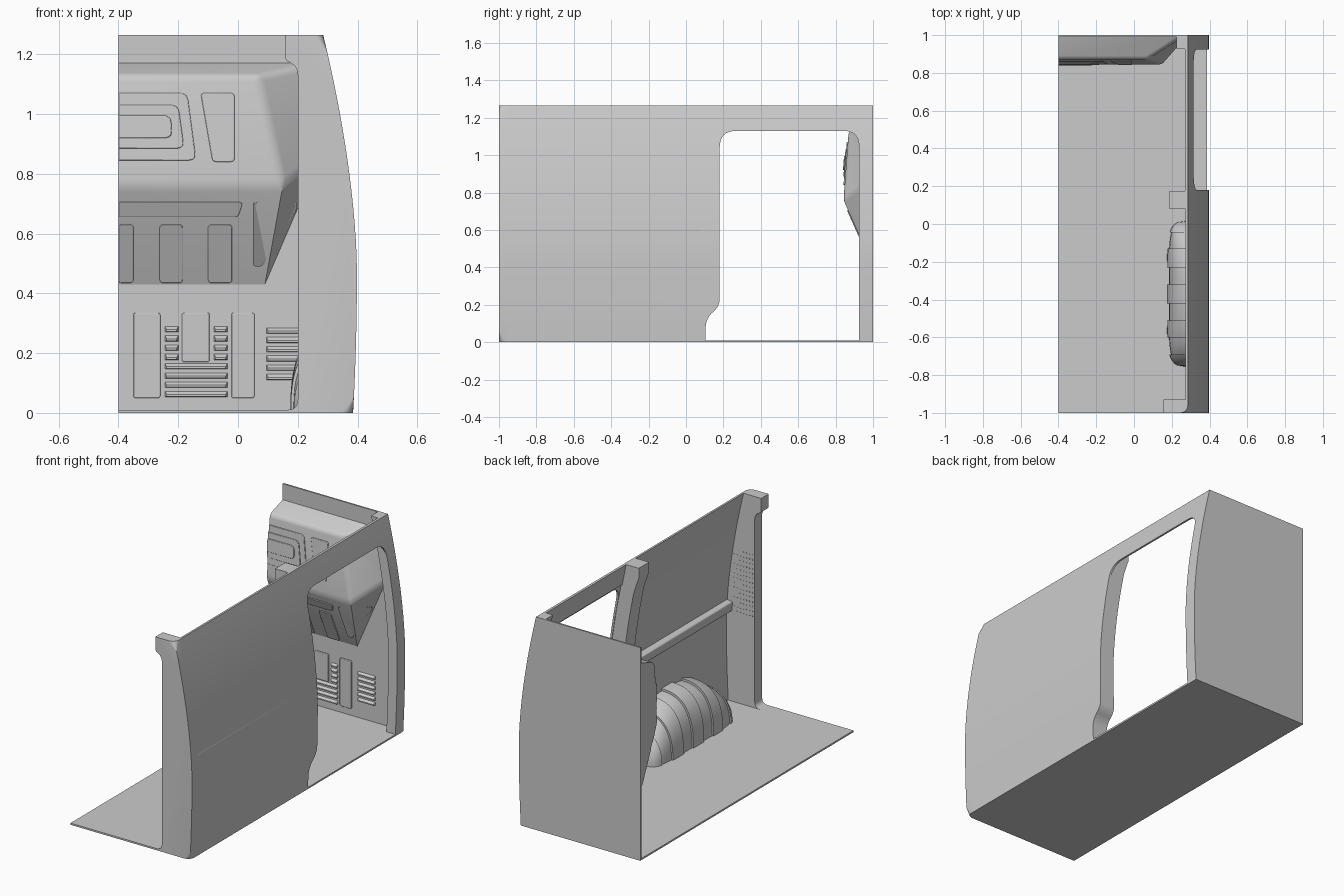
import bpy, bmesh, math
from mathutils import Vector as V
from mathutils.geometry import normal

if "Cube" in bpy.data.objects:
    bpy.data.objects.remove(bpy.data.objects["Cube"])

def finish(name, bm, bevel=0.0):
    bmesh.ops.recalc_face_normals(bm, faces=bm.faces)
    me = bpy.data.meshes.new(name)
    bm.to_mesh(me)
    bm.free()
    me.polygons.foreach_set("use_smooth", [True] * len(me.polygons))
    me.set_sharp_from_angle(angle=math.radians(30))
    ob = bpy.data.objects.new(name, me)
    bpy.context.collection.objects.link(ob)
    if bevel:
        m = ob.modifiers.new("bevel", 'BEVEL')
        m.width, m.segments, m.limit_method = bevel, 2, 'ANGLE'
    return ob

def loft(loop_a, loop_b, bm=None):
    """Closed solid between two matching loops."""
    bm = bm or bmesh.new()
    a = [bm.verts.new(p) for p in loop_a]
    b = [bm.verts.new(p) for p in loop_b]
    bm.faces.new(a)
    bm.faces.new(b[::-1])
    for i in range(len(a)):
        j = (i + 1) % len(a)
        bm.faces.new((a[i], b[i], b[j], a[j]))
    return bm

def along_y(pts, y0, y1, bm=None):
    return loft([(x, y0, z) for x, z in pts], [(x, y1, z) for x, z in pts], bm)

def rounded(pts, radii, n=5):
    """Round polygon corners with quadratic arcs."""
    out = []
    if not isinstance(radii, (list, tuple)):
        radii = [radii] * len(pts)
    for i, r in enumerate(radii):
        p, q, s = V(pts[i]), V(pts[i - 1]), V(pts[(i + 1) % len(pts)])
        if r == 0:
            out.append(tuple(p))
            continue
        a, b = p + (q - p).normalized() * r, p + (s - p).normalized() * r
        for k in range(n + 1):
            t = k / n
            out.append(tuple(a * (1 - t) ** 2 + p * 2 * t * (1 - t) + b * t * t))
    return out

def wall_x(z):
    """Outer side curve of the body."""
    if z > 0.47:
        return 0.398 - 0.113 * ((z - 0.47) / 0.795) ** 1.7
    return 0.398 - 0.013 * ((0.47 - z) / 0.47) ** 2

TOP = 1.265
ZS = [TOP * i / 24 for i in range(25)]
outer = [(wall_x(z), z) for z in ZS]

def strip(depth, inset=0.0):
    """Band following the inside of the side wall."""
    return [(x - inset, z) for x, z in outer] + [(x - depth, z) for x, z in outer[::-1]]

# floor with rounded rear corner
floor = rounded([(-0.4, -1), (0.385, -1), (0.385, 1), (-0.4, 1)], [0, 0.05, 0, 0])
finish("floor", loft([(x, y, 0) for x, y in floor], [(x, y, 0.01) for x, y in floor]))

# side wall skin, door pillar and front jamb, all cut by the door opening
skin = finish("side_wall", along_y(strip(0.012), -0.955, 1))
pillar_pts = [(x - 0.004, z) for x, z in outer] + [(0.187, TOP), (0.187, 1.205), (0.2, 1.17)]
pillar_pts += [(wall_x(z) - 0.1, z) for z in ZS[::-1] if z < 1.15]
pillar = finish("door_pillar", along_y(pillar_pts, 0.08, 0.176))
finish("front_jamb", along_y(strip(0.06, 0.004), 0.927, 0.995))
finish("roof_side_rail", along_y([(0.285, TOP), (0.27, TOP), (0.295, 1.14), (0.312, 1.14)], 0.17, 0.93))

door = rounded([(0.105, 0.01), (0.105, 0.13), (0.18, 0.19), (0.18, 1.13), (0.925, 1.13), (0.925, 0.01)],
               [0, 0.055, 0.045, 0.09, 0.085, 0], 8)
cutter = finish("door_cutter", loft([(0.1, y, z) for y, z in door], [(0.6, y, z) for y, z in door]))
cutter.hide_render = True
for ob in (skin, pillar):
    m = ob.modifiers.new("door_cut", 'BOOLEAN')
    m.operation, m.object, m.solver = 'DIFFERENCE', cutter, 'EXACT'
    bpy.context.view_layer.objects.active = ob
    bpy.ops.object.modifier_apply(modifier=m.name)
    ob.data.set_sharp_from_angle(angle=math.radians(30))
bpy.data.objects.remove(cutter)

# rear post with flared head and foot, rounded outer edge
inner = rounded([(0.157, TOP), (0.157, 1.18), (0.2, 1.16), (0.2, 0.01), (0.155, 0.01), (0.155, 0)],
                [0, 0.015, 0.03, 0.035, 0, 0])
bm = along_y(outer + inner, -1, -0.93)
edges = [e for e in bm.edges
         if all(v.co.y < -0.99 and abs(v.co.x - wall_x(v.co.z)) < 1e-4 for v in e.verts)]
bmesh.ops.bevel(bm, geom=edges, offset=0.04, segments=5, profile=0.5, affect='EDGES')
finish("rear_post", bm)

# perforation dots on the inner side of the post
bm = bmesh.new()
for i in range(7):
    for j in range(14):
        x, z = 0.215 + i * 0.02, 0.55 + j * 0.028
        ring = [(x + 0.004 * math.cos(k * math.pi / 3), z + 0.004 * math.sin(k * math.pi / 3)) for k in range(6)]
        along_y(ring, -0.931, -0.928, bm)
finish("post_perforations", bm)

# horizontal rail inside the wall
finish("wall_rail", along_y([(0.393, 0.54), (0.35, 0.545), (0.345, 0.6), (0.393, 0.61)], -0.935, 0.085), 0.006)

# ribbed wheel arch
bm = bmesh.new()
cuts = [-0.76, -0.69, -0.6, -0.51, -0.42, -0.32, -0.23, -0.13, -0.045, 0.02]
rows = []
for s in range(9):
    k = 0.955 if s % 2 else 1.0
    for i in range(7):
        y = cuts[s] + (cuts[s + 1] - cuts[s]) * i / 6
        t = min(abs(y + 0.37) / 0.39, 0.9995)
        sx, sz = (1 - t ** 6) ** (1 / 6), (1 - t ** 2.3) ** (1 / 2.3)
        row = []
        for j in range(15):
            a = math.pi / 2 * j / 14
            row.append(bm.verts.new((0.384 - 0.209 * k * sx * max(math.cos(a), 0) ** 0.77, y,
                                     0.005 + 0.305 * k * sz * math.sin(a) ** 0.77)))
        rows.append(row)
for r, q in zip(rows, rows[1:]):
    for j in range(14):
        bm.faces.new((r[j], r[j + 1], q[j + 1], q[j]))
finish("wheel_arch", bm)

# bulkhead plate
finish("bulkhead_plate", along_y([(-0.4, 0)] + outer + [(-0.4, TOP)], 0.99, 1))

# bulkhead bulge
BASE = 0.99
A, B, C, D = V((-0.4, 0.87, 1.13)), V((0.07, 0.87, 1.13)), V((0.15, 0.842, 0.76)), V((-0.4, 0.842, 0.76))
A2, B2, E, F, D2 = [V((x, BASE, z)) for x, z in
                    ((-0.4, 1.17), (0.26, 1.17), (0.28, 0.87), (0.09, 0.43), (-0.4, 0.43))]
bm = bmesh.new()
a, b, c, d, a2, b2, e, f, d2 = [bm.verts.new(p) for p in (A, B, C, D, A2, B2, E, F, D2)]
for face in ((a, b, c, d), (d, c, f, d2), (c, e, f), (b, b2, e), (b, e, c), (a, a2, b2, b),
             (a, d, d2, a2), (a2, d2, f, e, b2)):
    bm.faces.new(face)
soft = [bm.edges.get(p) for p in ((a, b), (b, c), (c, d), (c, e), (b, b2))]
bmesh.ops.bevel(bm, geom=soft, offset=0.022, segments=4, profile=0.5, affect='EDGES')
finish("bulkhead_bulge", bm)

planes = [(p, normal(p, q, r)) for p, q, r in ((A, B, C), (D, C, F), (C, E, F))]

def face_y(x, z):
    """Depth of the bulkhead surface at a point of the front view."""
    ys = [p.y - (n.x * (x - p.x) + n.z * (z - p.z)) / n.y for p, n in planes]
    return min(BASE, max(ys))

def panel(name, pts, r=0.012, height=0.006):
    pts = rounded(pts, r)
    finish(name, loft([(x, face_y(x, z) - height, z) for x, z in pts],
                      [(x, face_y(x, z) + 0.004, z) for x, z in pts]), 0.0025)

def rect(x0, x1, z0, z1):
    return [(x0, z0), (x1, z0), (x1, z1), (x0, z1)]

# pressed panels on the upper face
for i, (x0, x1, z0, z1) in enumerate(((-0.14, -0.17, 0.845, 1.07), (-0.18, -0.2, 0.885, 1.03),
                                      (-0.22, -0.225, 0.92, 0.995))):
    panel(f"upper_panel_{i}", [(-0.4, z0), (x0, z0), (x1, z1), (-0.4, z1)],
          [0, 0.025, 0.025, 0], 0.005 * (i + 1))
panel("upper_side_panel", [(-0.085, 0.84), (-0.012, 0.84), (-0.012, 1.07), (-0.125, 1.07)])

# pressed panels on the sloping face
panel("slope_bar", [(-0.4, 0.655), (0.0, 0.655), (0.017, 0.705), (-0.4, 0.705)], [0, 0.012, 0.012, 0])
for i, (x0, x1) in enumerate(((-0.4, -0.35), (-0.262, -0.185), (-0.1, -0.02))):
    panel(f"slope_slot_{i}", rect(x0, x1, 0.435, 0.63))
panel("slope_corner_panel", [(0.05, 0.49), (0.082, 0.49), (0.198, 0.685), (0.198, 0.705), (0.05, 0.705)])

# pressed panels and louvres on the lower face
for i, (x0, x1, z0) in enumerate(((-0.35, -0.26, 0.05), (-0.187, -0.095, 0.17), (-0.022, 0.055, 0.05))):
    panel(f"lower_panel_{i}", rect(x0, x1, z0, 0.335), 0.008)
bm = bmesh.new()
slots = [(0.095, 0.21, 0.11 + 0.031 * i) for i in range(6)]
for i in range(4):
    slots += [(-0.245, -0.035, 0.053 + 0.031 * i)]
    slots += [(x, x + 0.046, 0.177 + 0.031 * i) for x in (-0.245, -0.081)]
for x0, x1, z in slots:
    loft([(x, BASE + 0.002, h) for x, h in rect(x0, x1, z, z + 0.021)],
         [(x, BASE - 0.012, h) for x, h in rect(x0 + 0.006, x1 - 0.006, z + 0.002, z + 0.009)], bm)
finish("louvres", bm)
